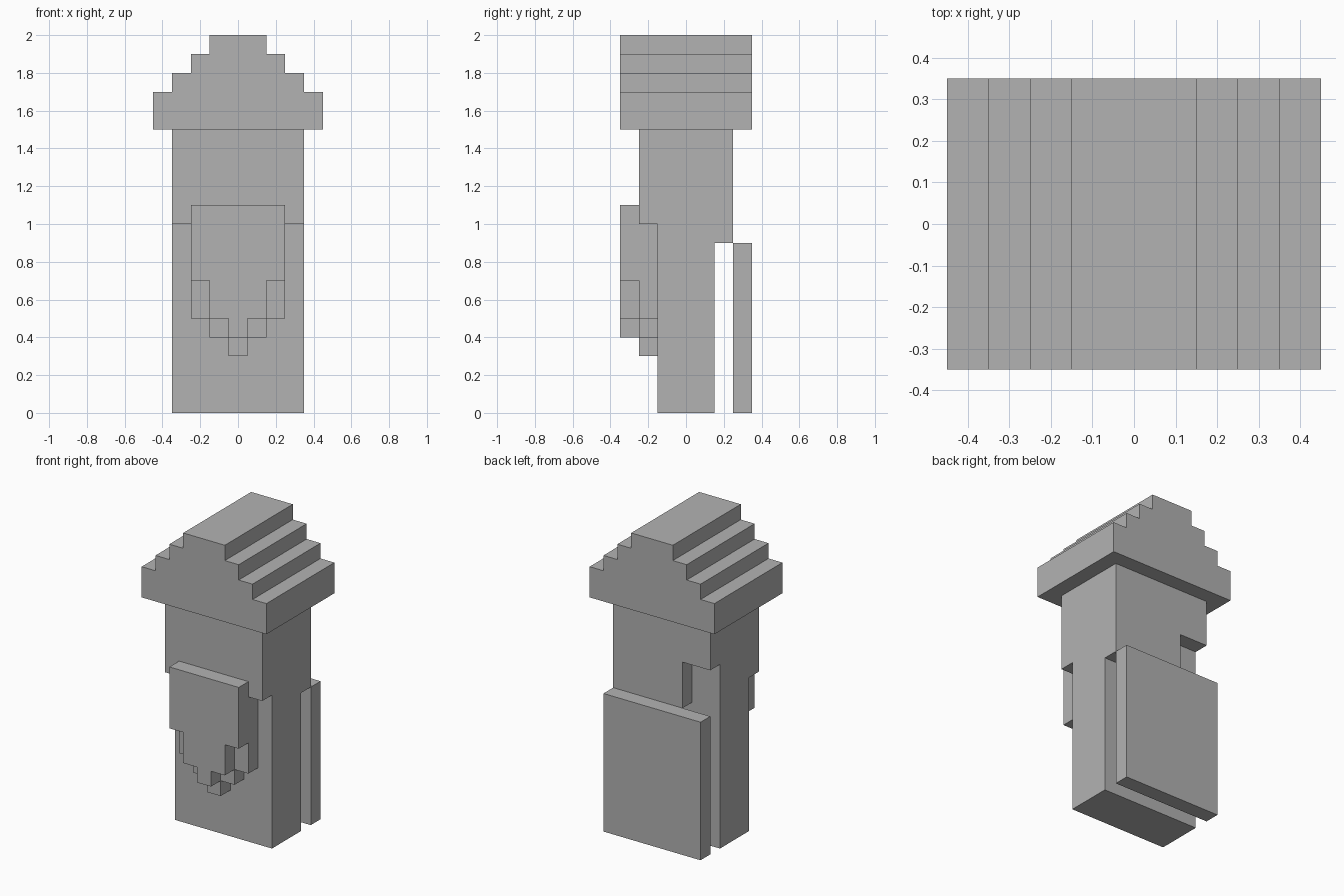
import bpy
import bmesh
from mathutils import Vector

cube = bpy.data.objects.get("Cube")
if cube:
    bpy.data.objects.remove(cube, do_unlink=True)

GREY = (0.448, 0.448, 0.448, 1.0)
grey = bpy.data.materials.new("plain_grey")
grey.use_nodes = True
grey.diffuse_color = GREY
grey.node_tree.nodes["Principled BSDF"].inputs["Base Color"].default_value = GREY


def extrude_outline(name, outline, start, end, axis):
    """Extrude a closed 2D outline: (x, z) along y, or (y, z) along x."""
    bm = bmesh.new()
    if axis == "y":
        points = [(a, start, z) for a, z in outline]
        move = Vector((0, end - start, 0))
    else:
        points = [(start, a, z) for a, z in outline]
        move = Vector((end - start, 0, 0))
    face = bm.faces.new([bm.verts.new(p) for p in points])
    result = bmesh.ops.extrude_face_region(bm, geom=[face])
    moved = [g for g in result["geom"] if isinstance(g, bmesh.types.BMVert)]
    bmesh.ops.translate(bm, verts=moved, vec=move)
    bmesh.ops.recalc_face_normals(bm, faces=bm.faces)
    mesh = bpy.data.meshes.new(name)
    bm.to_mesh(mesh)
    bm.free()
    mesh.materials.append(grey)
    obj = bpy.data.objects.new(name, mesh)
    bpy.context.collection.objects.link(obj)
    return obj


def mirrored(half):
    """Complete a right-hand outline with its left-hand reflection."""
    return half + [(-x, z) for x, z in reversed(half)]


def rectangle(low, high, bottom, top):
    return [(low, bottom), (high, bottom), (high, top), (low, top)]


# Stepped roof
extrude_outline("stepped_roof", mirrored([
    (0.45, 1.5), (0.45, 1.7), (0.35, 1.7), (0.35, 1.8),
    (0.25, 1.8), (0.25, 1.9), (0.15, 1.9), (0.15, 2.0)]), -0.35, 0.35, "y")

# Body: slim below, thicker above
body = extrude_outline("body", [
    (-0.15, 0), (0.15, 0), (0.15, 0.9), (0.25, 0.9),
    (0.25, 1.5), (-0.25, 1.5), (-0.25, 1.0), (-0.15, 1.0)], -0.35, 0.35, "x")

# Notch in one rear corner of the body
cutter = extrude_outline("notch_cutter", rectangle(0.15, 0.4, 0.8, 1.2),
                         -0.5, -0.15, "x")
cutter.hide_render = True
notch = body.modifiers.new("notch", "BOOLEAN")
notch.operation = "DIFFERENCE"
notch.solver = "EXACT"
notch.object = cutter
bpy.context.view_layer.objects.active = body
bpy.ops.object.modifier_apply(modifier=notch.name)
bpy.data.objects.remove(cutter, do_unlink=True)

# Two stepped layers hanging on the front
extrude_outline("front_layer_inner", mirrored([
    (0.05, 0.3), (0.05, 0.4), (0.15, 0.4), (0.15, 0.5),
    (0.25, 0.5), (0.25, 1.0)]), -0.25, -0.15, "y")
extrude_outline("front_layer_outer", mirrored([
    (0.05, 0.4), (0.05, 0.5), (0.15, 0.5), (0.15, 0.7),
    (0.25, 0.7), (0.25, 1.1)]), -0.35, -0.25, "y")

# Free-standing panel behind the body
extrude_outline("back_panel", rectangle(-0.35, 0.35, 0, 0.9), 0.25, 0.35, "y")
